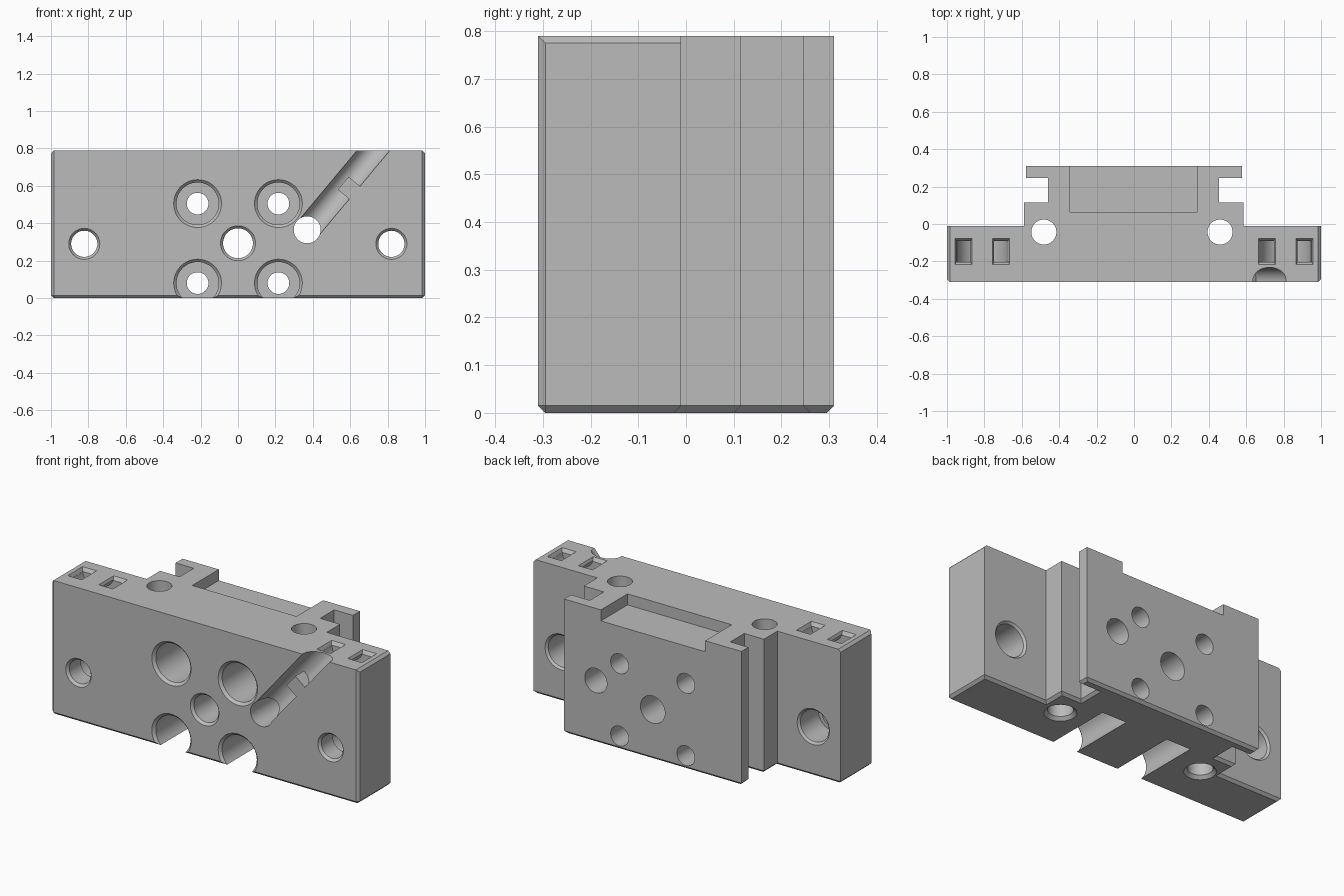
import bpy, bmesh
from math import cos, sin, pi, radians
from mathutils import Vector

if "Cube" in bpy.data.objects:
    bpy.data.objects.remove(bpy.data.objects["Cube"], do_unlink=True)

H, FRONT, BACK, C = 0.79, -0.31, 0.31, 0.015

grey = bpy.data.materials.new("machined grey")
grey.use_nodes = True
grey.diffuse_color = (0.5, 0.5, 0.5, 1)
grey.node_tree.nodes["Principled BSDF"].inputs["Base Color"].default_value = (0.5, 0.5, 0.5, 1)


def to_object(bm, name):
    bmesh.ops.recalc_face_normals(bm, faces=bm.faces)
    mesh = bpy.data.meshes.new(name)
    bm.to_mesh(mesh)
    bm.free()
    mesh.materials.append(grey)
    ob = bpy.data.objects.new(name, mesh)
    bpy.context.collection.objects.link(ob)
    return ob


def prism(bm, points, offset):
    """Extrude a polygon of 3D points along an offset."""
    face = bm.faces.new([bm.verts.new(p) for p in points])
    out = bmesh.ops.extrude_face_region(bm, geom=[face])["geom"]
    bmesh.ops.translate(bm, verts=[v for v in out if isinstance(v, bmesh.types.BMVert)], vec=offset)


def lathe(name, origin, axis, profile, sides=48):
    """Turned solid from (radius, distance along axis) pairs."""
    bm = bmesh.new()
    turn = Vector(axis).to_track_quat('Z', 'Y')
    rings = []
    for r, t in profile:
        rings.append([bm.verts.new(Vector(origin) + turn @ Vector(
            (r * cos(2 * pi * i / sides), r * sin(2 * pi * i / sides), t))) for i in range(sides)])
    for a, b in zip(rings, rings[1:]):
        for i in range(sides):
            j = (i + 1) % sides
            bm.faces.new((a[i], a[j], b[j], b[i]))
    bm.faces.new(rings[0])
    bm.faces.new(rings[-1])
    return to_object(bm, name)


def box(name, lo, hi, taper=None):
    bm = bmesh.new()
    tx, ty = taper or (0, 0)
    corners = lambda z, a, b: [bm.verts.new(p) for p in (
        (lo[0] + a, lo[1] + b, z), (hi[0] - a, lo[1] + b, z),
        (hi[0] - a, hi[1] - b, z), (lo[0] + a, hi[1] - b, z))]
    low, top = corners(lo[2], tx, ty), corners(hi[2], 0, 0)
    bm.faces.new(low)
    bm.faces.new(top)
    for i in range(4):
        j = (i + 1) % 4
        bm.faces.new((low[i], low[j], top[j], top[i]))
    return to_object(bm, name)


def cut(target, cutter):
    cutter.hide_render = True
    mod = target.modifiers.new("cut", 'BOOLEAN')
    mod.operation, mod.solver, mod.object = 'DIFFERENCE', 'EXACT', cutter
    bpy.ops.object.select_all(action='DESELECT')
    bpy.context.view_layer.objects.active = target
    target.select_set(True)
    bpy.ops.object.modifier_apply(modifier=mod.name)
    bpy.data.objects.remove(cutter, do_unlink=True)


# Body: stepped plan with undercut rear flange
outline = [(-1, FRONT), (1, FRONT), (1, -0.01), (0.585, -0.01), (0.585, 0.115), (0.455, 0.115),
           (0.455, 0.245), (0.577, 0.245), (0.577, BACK), (-0.578, BACK), (-0.578, 0.245),
           (-0.46, 0.245), (-0.46, 0.115), (-0.588, 0.115), (-0.588, -0.01), (-1, -0.01)]
bm = bmesh.new()
prism(bm, [(x, y, 0) for x, y in outline], (0, 0, H))
bmesh.ops.recalc_face_normals(bm, faces=bm.faces)


def chamfered(e):
    a, b = (v.co for v in e.verts)
    bottom = a.z < 0.01 and b.z < 0.01
    end = abs(a.x) > 0.99 and a.x == b.x
    front_corner = end and a.y < -0.3 and b.y < -0.3
    end_top = end and a.z > 0.7 and b.z > 0.7
    return bottom or front_corner or end_top


bmesh.ops.bevel(bm, geom=[e for e in bm.edges if chamfered(e)], offset=C,
                offset_type='OFFSET', segments=1, profile=0.5, affect='EDGES')
body = to_object(bm, "manifold_block")

# Shallow recess in the top of the rear flange
cut(body, box("recess_cutter", (-0.342, 0.063, H - 0.065), (0.337, 0.4, H + 0.1)))

# Four counterbored bolt holes
for x in (-0.216, 0.216):
    for z in (0.505, 0.08):
        cut(body, lathe("bolt_cutter", (x, FRONT, z), (0, 1, 0),
                        [(0.143, -C), (0.113, C), (0.113, 0.41), (0.058, 0.41), (0.058, 0.7)]))

# Centre bore
cut(body, lathe("centre_cutter", (0, FRONT, 0.293), (0, 1, 0),
                [(0.107, -C), (0.08, C), (0.08, 0.7)]))

# Mounting holes at both ends, wider from the rear
for x in (-0.822, 0.82):
    cut(body, lathe("mount_cutter", (x, FRONT, 0.29), (0, 1, 0),
                    [(0.096, -C), (0.07, C), (0.07, 0.12), (0.093, 0.12),
                     (0.093, 0.288), (0.117, 0.312)]))

# Vertical bores with chamfered lower mouths
for x in (-0.482, 0.46):
    cut(body, lathe("vertical_cutter", (x, -0.043, 0), (0, 0, 1),
                    [(0.1, -C), (0.067, 0.018), (0.067, 0.9)]))

# Side port and the diagonal groove leading to the top, interrupted by a tab
port = Vector((0.37, FRONT, 0.365))
along = Vector((0.355, 0, 0.425)).normalized()
across = Vector((-along.z, 0, along.x))
cut(body, lathe("port_cutter", port, (0, 1, 0), [(0.072, -0.05), (0.072, 0.7)]))
groove = lathe("groove_cutter", port + Vector((0, 0.01, 0)), along, [(0.068, 0), (0.068, 0.8)])
bm = bmesh.new()
prism(bm, [port + along * t + across * v + Vector((0, -0.0, 0))
           for t, v in ((0.27, -0.1), (0.36, -0.1), (0.36, 0.012), (0.27, 0.012))], (0, 0.15, 0))
cut(groove, to_object(bm, "tab_blank"))
cut(body, groove)

# Curved strap tunnels under the top, each with two flared mouths
for side in (-1, 1):
    cx = 0.811 * side
    bm = bmesh.new()
    angles = [radians(170 + 200 * i / 24) for i in range(25)]
    arc = [(cx + r * cos(a), -0.202, H + r * sin(a))
           for r, seq in ((0.138, angles), (0.065, angles[::-1])) for a in seq]
    prism(bm, arc, (0, 0.11, 0))
    cut(body, to_object(bm, "strap_cutter"))
    for dx in (-0.101, 0.101):
        x = cx + dx
        cut(body, box("mouth_cutter", (x - 0.055, -0.23, H - 0.02),
                      (x + 0.055, -0.064, H + 0.02), taper=(0.019, 0.028)))

# Smooth bores, crisp edges
bpy.ops.object.select_all(action='DESELECT')
bpy.context.view_layer.objects.active = body
body.select_set(True)
bpy.ops.object.shade_smooth_by_angle(angle=radians(25))
